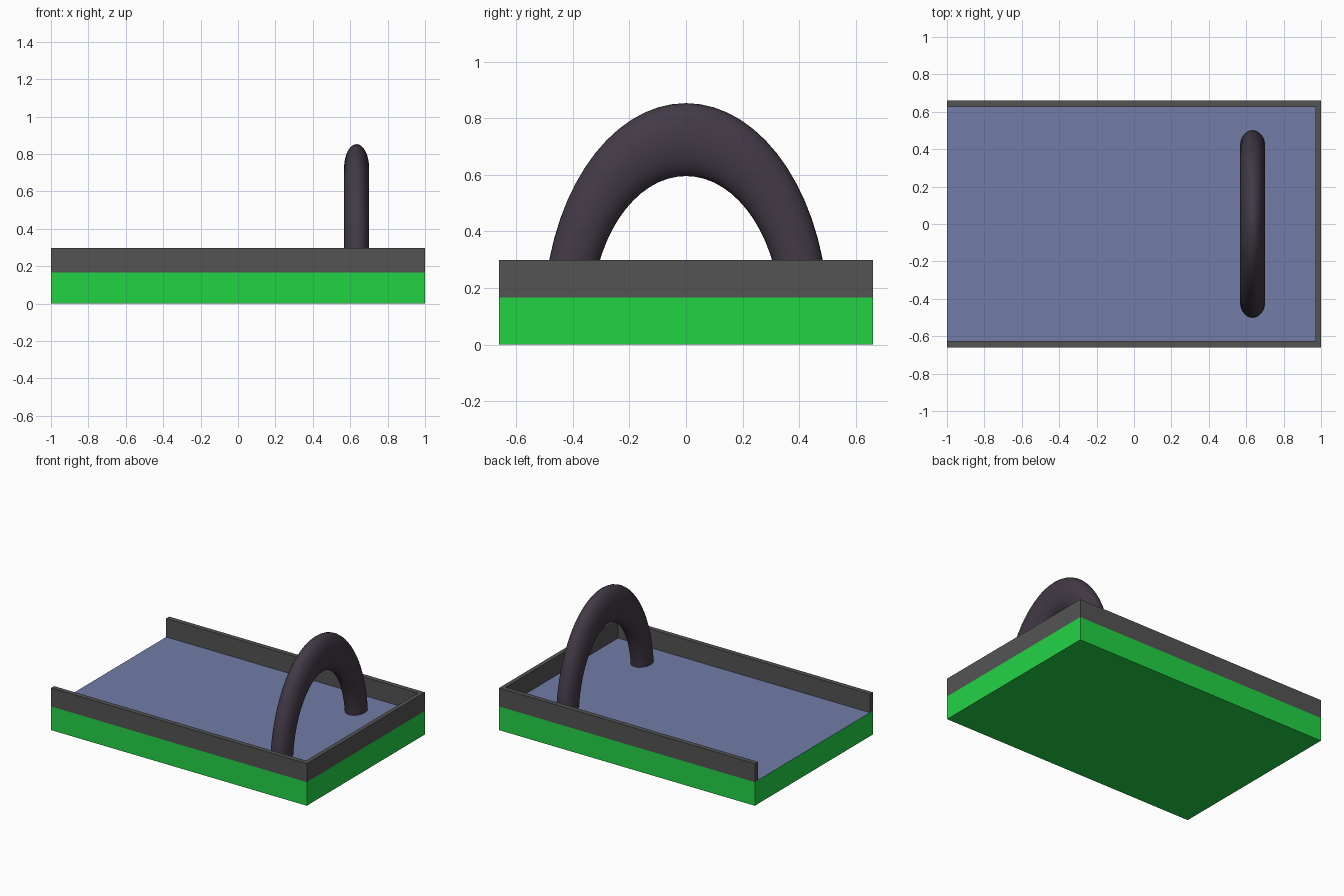
import bpy
import bmesh
import math
from mathutils import Matrix, Vector

cube = bpy.data.objects.get("Cube")
if cube:
    bpy.data.objects.remove(cube, do_unlink=True)

HALF_X, HALF_Y = 1.0, 0.66
BASE_TOP, RIM_TOP = 0.167, 0.298
END_THICK, SIDE_THICK = 0.03, 0.034


def material(name, rgb):
    mat = bpy.data.materials.new(name)
    mat.use_nodes = True
    color = (*rgb, 1.0)
    mat.diffuse_color = color
    mat.node_tree.nodes["Principled BSDF"].inputs["Base Color"].default_value = color
    return mat


def add_object(name, bm, *mats):
    bmesh.ops.recalc_face_normals(bm, faces=bm.faces)
    mesh = bpy.data.meshes.new(name)
    bm.to_mesh(mesh)
    bm.free()
    for mat in mats:
        mesh.materials.append(mat)
    obj = bpy.data.objects.new(name, mesh)
    bpy.context.collection.objects.link(obj)
    return obj


def prism(outline, bottom, top):
    """Extrude a flat outline upwards into a closed solid."""
    bm = bmesh.new()
    face = bm.faces.new([bm.verts.new((x, y, bottom)) for x, y in outline])
    grown = bmesh.ops.extrude_face_region(bm, geom=[face], use_keep_orig=True)
    verts = [g for g in grown["geom"] if isinstance(g, bmesh.types.BMVert)]
    bmesh.ops.translate(bm, verts=verts, vec=(0, 0, top - bottom))
    bmesh.ops.recalc_face_normals(bm, faces=bm.faces)
    return bm


green = material("green", (0.017, 0.65, 0.06))
blue = material("slate blue", (0.168, 0.202, 0.392))
grey = material("dark grey", (0.088, 0.088, 0.088))
plum = material("dark plum", (0.055, 0.042, 0.062))

# Base slab with a blue floor on its upper face
corners = [(-HALF_X, -HALF_Y), (HALF_X, -HALF_Y), (HALF_X, HALF_Y), (-HALF_X, HALF_Y)]
bm = prism(corners, 0, BASE_TOP)
for face in bm.faces:
    face.material_index = 1 if face.normal.z > 0.5 else 0
add_object("base", bm, green, blue)

# Three-sided rim, open on the -x end
inner_x, inner_y = HALF_X - END_THICK, HALF_Y - SIDE_THICK
inner = [(-HALF_X, inner_y), (inner_x, inner_y), (inner_x, -inner_y), (-HALF_X, -inner_y)]
add_object("rim", prism(corners + inner, BASE_TOP, RIM_TOP), grey)

# Arch: an oval tube section spun through a half turn, stretched upwards
bm = bmesh.new()
section = bmesh.ops.create_circle(bm, segments=32, radius=1.0)["verts"]
bmesh.ops.scale(bm, verts=section, vec=(0.067, 0.084, 1))
bmesh.ops.translate(bm, verts=section, vec=(0, 0.42, 0))
bmesh.ops.spin(bm, geom=bm.verts[:] + bm.edges[:], cent=(0, 0, 0),
               axis=(1, 0, 0), angle=math.pi, steps=32)
bmesh.ops.holes_fill(bm, edges=[e for e in bm.edges if e.is_boundary])
stretch = Matrix.Diagonal(Vector((1, 1, 1.534, 1)))
bmesh.ops.transform(bm, matrix=Matrix.Translation((0.634, 0, 0.08)) @ stretch, verts=bm.verts)
arch = add_object("arch", bm, plum)

bpy.ops.object.select_all(action="DESELECT")
arch.select_set(True)
bpy.context.view_layer.objects.active = arch
bpy.ops.object.shade_smooth_by_angle(angle=math.radians(40))
